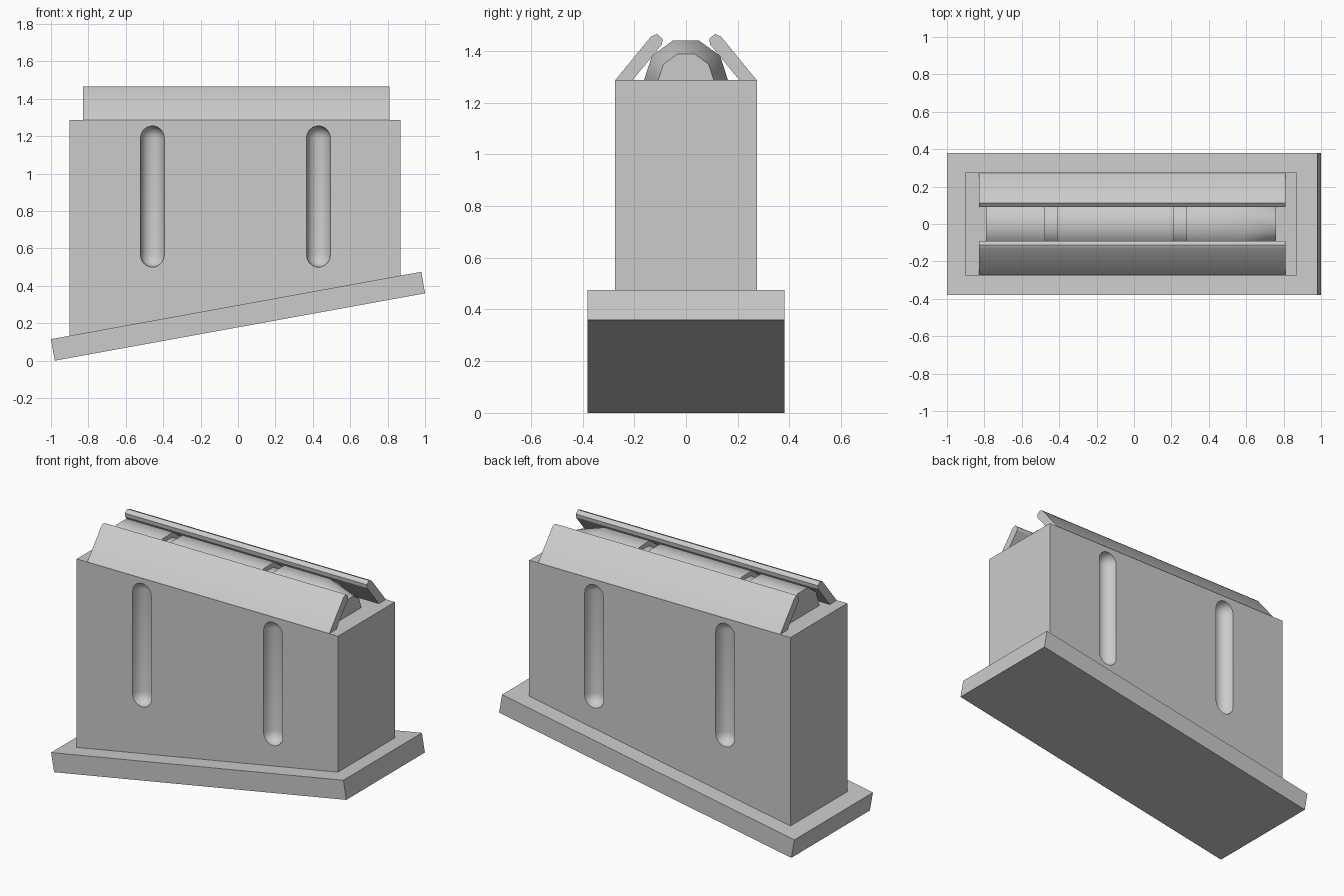
import bpy, bmesh, math
from mathutils import Vector

if "Cube" in bpy.data.objects:
    bpy.data.objects.remove(bpy.data.objects["Cube"])


def finish(name, bm):
    bmesh.ops.recalc_face_normals(bm, faces=bm.faces)
    me = bpy.data.meshes.new(name)
    bm.to_mesh(me)
    bm.free()
    ob = bpy.data.objects.new(name, me)
    bpy.context.collection.objects.link(ob)
    return ob


def smooth(ob, angle):
    bpy.ops.object.select_all(action='DESELECT')
    ob.select_set(True)
    bpy.context.view_layer.objects.active = ob
    bpy.ops.object.shade_smooth_by_angle(angle=math.radians(angle))


def prism(name, pts, place, a, b):
    """Extrude a 2D outline from a to b; place(u, v, t) gives the 3D point."""
    bm = bmesh.new()
    face = bm.faces.new([bm.verts.new(place(u, v, a)) for u, v in pts])
    ext = bmesh.ops.extrude_face_region(bm, geom=[face])
    shift = Vector(place(0, 0, b)) - Vector(place(0, 0, a))
    bmesh.ops.translate(bm, vec=shift,
                        verts=[g for g in ext['geom'] if isinstance(g, bmesh.types.BMVert)])
    return finish(name, bm)


def lathe(name, profile, place, sides):
    """Capped revolve of (height, radius) pairs; place(h, c, s) gives the 3D point."""
    bm = bmesh.new()
    rings = []
    for h, r in profile:
        rings.append([bm.verts.new(place(h, r * math.cos(2 * math.pi * i / sides),
                                         r * math.sin(2 * math.pi * i / sides)))
                      for i in range(sides)])
    for lo, hi in zip(rings, rings[1:]):
        for i in range(sides):
            j = (i + 1) % sides
            bm.faces.new((lo[i], lo[j], hi[j], hi[i]))
    bm.faces.new(rings[0])
    bm.faces.new(rings[-1])
    return finish(name, bm)


along_y = lambda u, v, t: (u, t, v)
along_x = lambda u, v, t: (t, u, v)

# Tilted base plate
plate = prism("base_plate", [(-0.98, 0.0), (1.0, 0.36), (0.98, 0.475), (-1.0, 0.115)],
              along_y, -0.38, 0.38)
smooth(plate, 30)

# Main body, its foot sunk slightly into the plate
body = prism("body", [(-0.9, 0.12), (0.87, 0.44), (0.87, 1.287), (-0.9, 1.287)],
             along_y, -0.275, 0.275)

# Round-ended grooves on the front and back
R = 0.064
angles = [math.radians(a) for a in (10, 30, 50, 70, 90)]
capsule = ([(0.5 + R - R * math.cos(a), R * math.sin(a)) for a in angles]
           + [(1.255 - R + R * math.cos(a), R * math.sin(a)) for a in reversed(angles)])
for x in (-0.458, 0.43):
    for y in (-0.275, 0.275):
        cutter = lathe("groove_cutter", capsule,
                       lambda h, c, s: (x + c, y + s, h), 14)
        cutter.hide_render = True
        mod = body.modifiers.new("groove", 'BOOLEAN')
        mod.operation = 'DIFFERENCE'
        mod.solver = 'EXACT'
        mod.object = cutter
        bpy.context.view_layer.objects.active = body
        bpy.ops.object.modifier_apply(modifier=mod.name)
        bpy.data.objects.remove(cutter)
smooth(body, 32)

# Slanted guard rails either side of the rod
rail = [(0.275, 1.285), (0.135, 1.456), (0.112, 1.465),
        (0.09, 1.447), (0.093, 1.425), (0.208, 1.285)]
for side, name in ((-1, "front_rail"), (1, "back_rail")):
    ob = prism(name, [(side * y, z) for y, z in rail], along_x, -0.83, 0.81)
    smooth(ob, 30)

# Ten-sided rod with two grooves and a tapered end
A, B = 0.163, 0.135
rod = lathe("rod", [(-0.79, A), (-0.475, A), (-0.475, B), (-0.41, B), (-0.41, A),
                    (0.21, A), (0.21, B), (0.28, B), (0.28, A), (0.585, A), (0.76, 0.108)],
            lambda h, c, s: (h, c, 1.285 + s), 10)
smooth(rod, 40)
